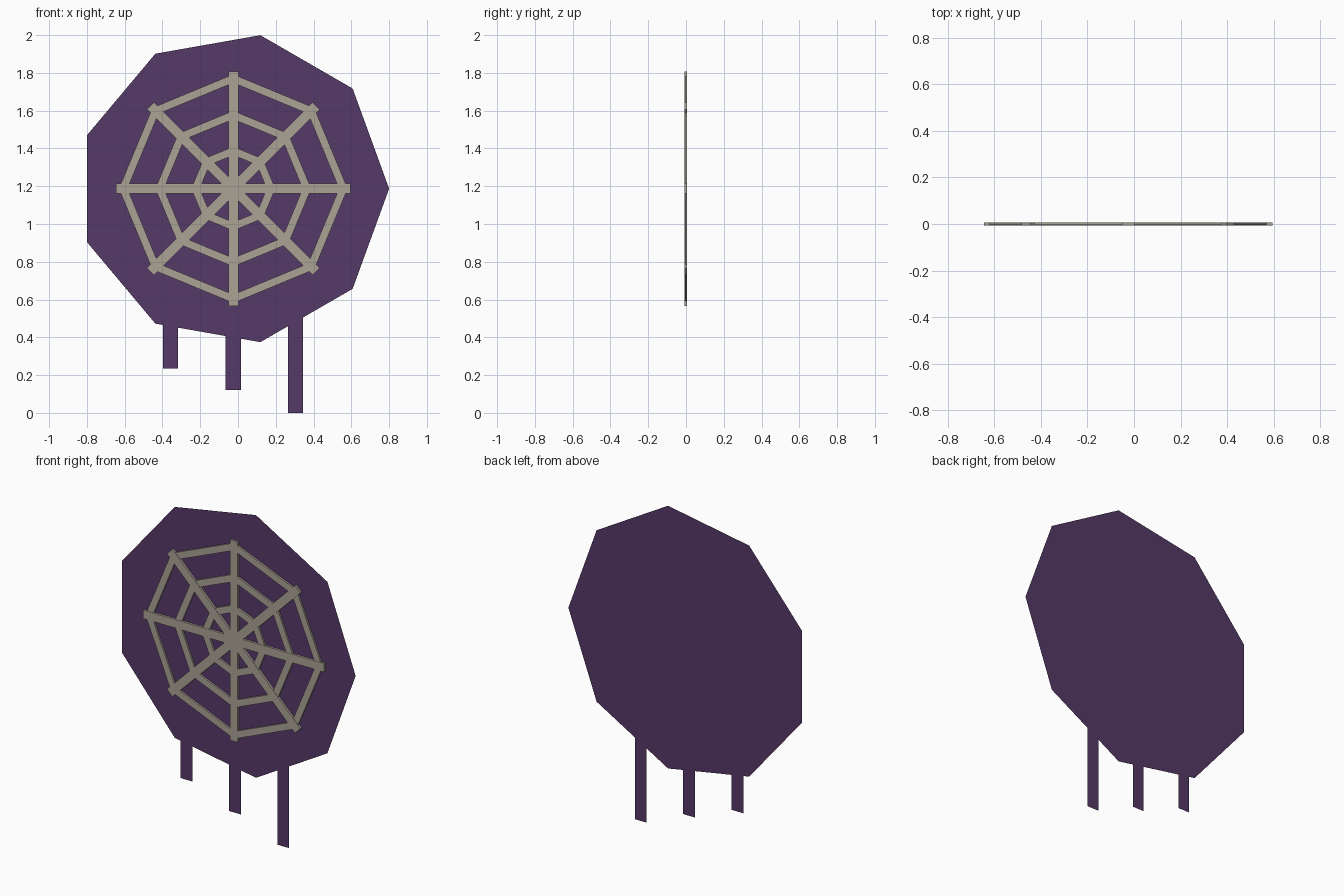
import bpy, bmesh, math
from mathutils import Matrix, Vector

if "Cube" in bpy.data.objects:
    bpy.data.objects.remove(bpy.data.objects["Cube"])

CX, CZ = -0.025, 1.187      # centre of the web and backing
BACK, FRONT = 0.007, -0.007


def material(name, rgb):
    m = bpy.data.materials.new(name)
    m.diffuse_color = (*rgb, 1)
    m.use_nodes = True
    m.node_tree.nodes["Principled BSDF"].inputs["Base Color"].default_value = m.diffuse_color
    return m


purple = material("dark purple", (0.091, 0.041, 0.136))
grey = material("warm grey", (0.402, 0.366, 0.296))


def finish(bm, name, mat):
    me = bpy.data.meshes.new(name)
    bm.to_mesh(me)
    bm.free()
    me.materials.append(mat)
    ob = bpy.data.objects.new(name, me)
    bpy.context.collection.objects.link(ob)
    return ob


def sheet(name, pts):
    bm = bmesh.new()
    bm.faces.new([bm.verts.new((x, BACK, z)) for x, z in pts])
    return finish(bm, name, purple)


def bar(bm, a, b, width, y0, y1):
    """Box from a to b (x, z points) lying against the backing."""
    a, b = Vector(a), Vector(b)
    d, mid = b - a, (a + b) / 2
    mat = (Matrix.Translation((mid.x, (y0 + y1) / 2, mid.y))
           @ Matrix.Rotation(-math.atan2(d.y, d.x), 4, 'Y')
           @ Matrix.Diagonal((d.length, y1 - y0, width, 1)))
    bmesh.ops.create_cube(bm, size=1, matrix=mat)


def polar(r, ang):
    return (CX + r * math.cos(ang), CZ + r * math.sin(ang))


# Flat nine-sided backing
sheet("backing", [polar(0.825, math.tau * i / 9) for i in range(9)])

# Hanging strips of different lengths
for i, (x, top, bottom) in enumerate([(-0.358, 0.47, 0.235), (-0.025, 0.41, 0.12),
                                      (0.305, 0.51, 0.0)]):
    w = 0.04
    sheet(f"hanging_strip_{i + 1}", [(x - w, bottom), (x + w, bottom), (x + w, top), (x - w, top)])

# Web spokes
bm = bmesh.new()
for i in range(4):
    t = math.pi * i / 4
    bar(bm, polar(-0.62, t), polar(0.62, t), 0.053, FRONT, BACK - 0.0005)
finish(bm, "web_spokes", grey)

# Web rings
bm = bmesh.new()
for r in (0.2, 0.39, 0.583):
    for i in range(8):
        bar(bm, polar(r, math.tau * i / 8), polar(r, math.tau * (i + 1) / 8),
            0.042, FRONT + 0.002, BACK - 0.001)
finish(bm, "web_rings", grey)
